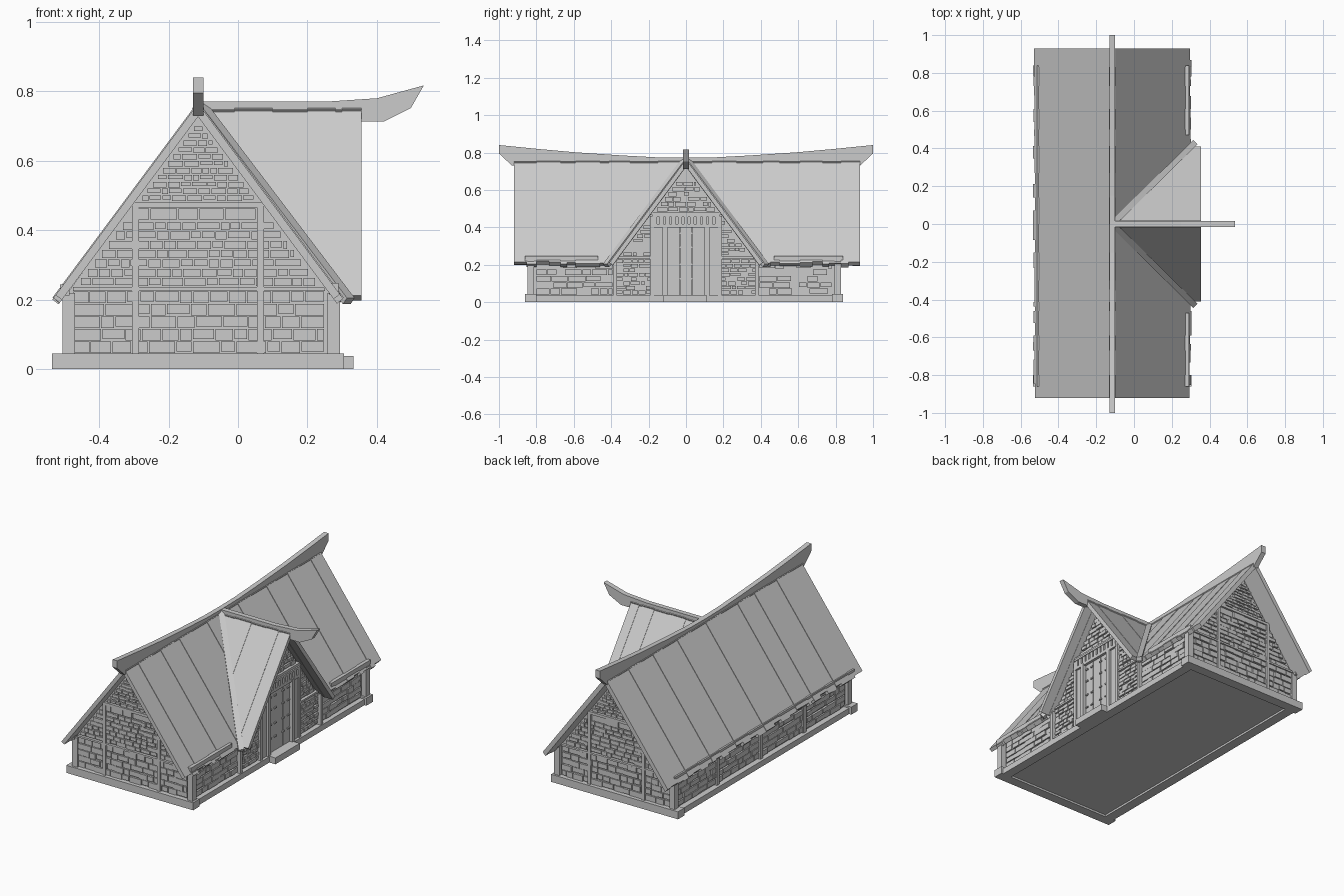
import bpy, bmesh, random
from mathutils import Vector

random.seed(4)
if "Cube" in bpy.data.objects:
    bpy.data.objects.remove(bpy.data.objects["Cube"])

grey = bpy.data.materials.new("plain grey")
grey.use_nodes = True
COLOUR = (0.6, 0.6, 0.6, 1)
grey.diffuse_color = COLOUR
grey.node_tree.nodes["Principled BSDF"].inputs["Base Color"].default_value = COLOUR

RX = -0.115            # x of the main ridge
APEX, SLOPE = 0.765, 1.345
HALF = 0.42            # horizontal reach of the roof slopes
FRONT, BACK = -0.83, 0.81
WEST, EAST = -0.485, 0.262


def finish(bm, name):
    bmesh.ops.recalc_face_normals(bm, faces=bm.faces)
    me = bpy.data.meshes.new(name)
    bm.to_mesh(me)
    bm.free()
    me.materials.append(grey)
    ob = bpy.data.objects.new(name, me)
    bpy.context.scene.collection.objects.link(ob)


def hull(bm, base, offset):
    """Solid between a polygon and its shifted copy."""
    off = Vector(offset)
    a = [bm.verts.new(p) for p in base]
    b = [bm.verts.new(Vector(p) + off) for p in base]
    bm.faces.new(a)
    bm.faces.new(b[::-1])
    for i in range(len(a)):
        j = (i + 1) % len(a)
        bm.faces.new((a[i], a[j], b[j], b[i]))


def box(bm, x0, x1, y0, y1, z0, z1):
    hull(bm, [(x0, y0, z0), (x1, y0, z0), (x1, y1, z0), (x0, y1, z0)], (0, 0, z1 - z0))


def boxes(name, items):
    bm = bmesh.new()
    for it in items:
        box(bm, *it)
    finish(bm, name)


def solid(name, pts, offset):
    bm = bmesh.new()
    hull(bm, pts, offset)
    finish(bm, name)


def half_width(z):
    return max(0, (APEX - 0.035 - z) / SLOPE)


# Foundation
boxes("floor_slab", [(-0.5, 0.27, -0.83, 0.81, 0.012, 0.03)])
boxes("sill_beams", [(-0.535, 0.305, -0.86, -0.80, 0, 0.045), (-0.535, 0.305, 0.78, 0.84, 0, 0.045),
                     (-0.52, -0.46, -0.8, 0.78, 0, 0.035), (0.235, 0.292, -0.8, 0.78, 0, 0.035)])
boxes("door_step", [(0.27, 0.332, -0.12, 0.11, 0, 0.038)])

# Wall cores
wall_top = APEX - 0.03 - SLOPE * (EAST - RX)
main = [(WEST, 0.03), (EAST, 0.03), (EAST, wall_top), (RX, APEX - 0.03), (WEST, wall_top)]
solid("main_walls", [(x, FRONT, z) for x, z in main], (0, BACK - FRONT, 0))
porch = [(-0.385, 0.03), (0.385, 0.03), (0.385, 0.21), (0, APEX - 0.035), (-0.385, 0.21)]
solid("porch_walls", [(RX, y, z) for y, z in porch], (EAST - RX, 0, 0))


# Stonework: rows of blocks clipped by the gable slopes
def stones(bm, place, u0, u1, v0, v1, row, width, centre=None):
    n = max(1, round((v1 - v0) / row))
    h = (v1 - v0) / n
    for k in range(n):
        lo, hi = v0 + k * h, v0 + (k + 1) * h
        a, b = u0, u1
        if centre is not None:
            w = half_width(hi) - 0.008
            a, b = max(a, centre - w), min(b, centre + w)
        u = a
        while u < b - 0.012:
            e = min(b, u + width * random.uniform(0.55, 1.4))
            if b - e < 0.015:
                e = b
            d = random.uniform(0.006, 0.013)
            drop = random.choice((0, 0, 0.004))
            place(bm, u + 0.002, e - 0.002, lo + 0.002 + drop, hi - 0.002, d)
            u = e


def on_front(bm, a, b, lo, hi, d):
    box(bm, a, b, FRONT - d, FRONT + 0.01, lo, hi)


def on_back(bm, a, b, lo, hi, d):
    box(bm, a, b, BACK - 0.01, BACK + d, lo, hi)


def on_east(bm, a, b, lo, hi, d):
    box(bm, EAST - 0.01, EAST + d, a, b, lo, hi)


def on_west(bm, a, b, lo, hi, d):
    box(bm, WEST - d, WEST + 0.01, a, b, lo, hi)


for name, place in (("front_gable_stones", on_front), ("back_gable_stones", on_back)):
    bm = bmesh.new()
    for v0, v1, row, width in ((0.045, 0.225, 0.036, 0.065), (0.237, 0.425, 0.027, 0.05),
                               (0.425, 0.465, 0.04, 0.07), (0.482, 0.72, 0.02, 0.035)):
        stones(bm, place, -0.475, 0.25, v0, v1, row, width, RX)
    finish(bm, name)

bm = bmesh.new()
for a, b in ((-0.8, -0.39), (0.39, 0.78)):
    stones(bm, on_east, a, b, 0.04, 0.21, 0.034, 0.075)
for a, b in ((-0.37, -0.19), (0.19, 0.37)):
    stones(bm, on_east, a, b, 0.04, 0.23, 0.024, 0.04)
    stones(bm, on_east, a, b, 0.245, 0.46, 0.024, 0.04, 0)
stones(bm, on_east, -0.3, 0.3, 0.482, 0.7, 0.027, 0.05, 0)
finish(bm, "east_stones")
bm = bmesh.new()
stones(bm, on_west, -0.8, 0.78, 0.04, 0.21, 0.034, 0.075)
finish(bm, "west_stones")

# Timber frame on both gables
for name, y0, y1 in (("front_frame", FRONT - 0.016, FRONT), ("back_frame", BACK, BACK + 0.016)):
    boxes(name, [(-0.305, -0.285, y0, y1, 0.04, 0.465), (0.055, 0.075, y0, y1, 0.04, 0.465),
                 (-0.475, 0.25, y0, y1, 0.225, 0.236),
                 (RX - 0.19, RX + 0.19, y0, y1, 0.465, 0.481)])

# Corner posts, side posts and wall plates
boxes("corner_posts", [(x, x + 0.035, y, y + 0.035, 0.03, 0.22)
                       for x in (-0.505, 0.258) for y in (-0.848, 0.793)])
boxes("west_posts", [(-0.503, WEST, y, y + 0.025, 0.03, 0.21) for y in (-0.42, -0.01, 0.4)])
boxes("wall_plates", [(0.262, 0.29, -0.86, -0.47, 0.215, 0.248), (0.262, 0.29, 0.47, 0.84, 0.215, 0.248),
                      (-0.513, -0.485, -0.86, 0.84, 0.212, 0.244)])

# Porch frame, door and lintel
items = [(0.25, 0.284, -0.2, 0.2, 0.465, 0.482), (0.25, 0.292, -0.18, 0.18, 0.455, 0.467),
         (0.25, 0.288, -0.18, 0.18, 0.4, 0.418)]
for s in (-1, 1):
    for a, b, x, top in ((0.37, 0.39, 0.29, 0.22), (0.172, 0.192, 0.284, 0.46),
                         (0.125, 0.172, 0.276, 0.41), (0.1, 0.125, 0.29, 0.41)):
        lo, hi = sorted((s * a, s * b))
        items.append((0.25, x, lo, hi, 0.03, top))
    lo, hi = sorted((s * 0.19, s * 0.37))
    items.append((0.25, 0.28, lo, hi, 0.232, 0.243))
boxes("porch_frame", items)
boxes("lintel_blocks", [(0.25, 0.288, -0.176 + i * 0.033, -0.154 + i * 0.033, 0.418, 0.455)
                        for i in range(11)])
boxes("door", [(0.25, 0.272, -0.099 + i * 0.067, -0.036 + i * 0.067, 0.035, 0.4) for i in range(3)])
boxes("door_fittings", [(0.27, 0.279, y, y + 0.02, z, z + 0.008)
                        for z in (0.12, 0.2, 0.29, 0.365) for y in (-0.095, -0.05, 0.025, 0.075)])


# Roof planks: a height rule along the slope, each plank a slanted slab
def main_plank(bm, s, y0, y1, e0, e1, lift):
    pts = [(RX + s * t, y, APEX - SLOPE * t + lift)
           for t, y in ((0, y0), (0, y1), (e1, y1), (e0, y0))]
    hull(bm, pts, (-s * 0.018, 0, -0.014 - lift))


def valley_end(y):
    return min(HALF, abs(y) + 0.008)


for name, s in (("west_roof", -1), ("east_roof", 1)):
    bm = bmesh.new()
    cuts = [-0.92, -0.80, -0.67, -0.59, -0.46, -0.412, -0.3, -0.15, 0,
            0.14, 0.27, 0.412, 0.5, 0.61, 0.73, 0.83, 0.93]
    for i, (a, b) in enumerate(zip(cuts, cuts[1:])):
        lift = 0.005 if i % 2 else 0
        if s > 0 and max(abs(a), abs(b)) <= 0.412:
            main_plank(bm, s, a, b, valley_end(a), valley_end(b), lift)
        else:
            mid = a + (b - a) * random.uniform(0.35, 0.65)
            for c, d in ((a, mid), (mid, b)):
                e = HALF - random.uniform(0, 0.012)
                main_plank(bm, s, c, d, e, e, lift)
    finish(bm, name)

# Porch roof, its upper ends following the valleys
for name, s in (("porch_roof_left", 1), ("porch_roof_right", -1)):
    bm = bmesh.new()
    cuts = [RX, -0.01, 0.1, 0.2, 0.28, 0.3, 0.355]
    for i, (a, b) in enumerate(zip(cuts, cuts[1:])):
        lift = 0.003 if i % 2 else 0
        ends = [min(0.41, x - RX + 0.01) for x in (a, b)]
        pts = [(x, s * t, APEX - 0.005 - SLOPE * t + lift)
               for t, x in ((0, a), (0, b), (ends[1], b), (ends[0], a))]
        hull(bm, pts, (0, -s * 0.018, -0.014))
    finish(bm, name)

    # Valley board covering the joint
    top, low = Vector((RX + 0.015, s * 0.015, 0.765)), Vector((0.325, s * 0.433, 0.205))
    side = Vector((0.011, -s * 0.011, 0))
    solid("valley_board_" + name[-5:].strip("_"),
          [top - side, top + side, low + side, low - side], (-0.012, -s * 0.012, -0.018))

# Curved ridge beams
half = [(0, 0.772), (0.15, 0.774), (0.35, 0.785), (0.6, 0.802), (0.8, 0.82), (1, 0.84)]
under = [(1, 0.795), (0.93, 0.73), (0.6, 0.745), (0, 0.735)]
ring = half + under
ring += [(-y, z) for y, z in ring[-2:0:-1]]
solid("main_ridge_beam", [(RX - 0.015, y, z) for y, z in ring], (0.03, 0, 0))
arm = [(RX, 0.77), (0.25, 0.77), (0.4, 0.78), (0.535, 0.817), (0.498, 0.752),
       (0.42, 0.713), (0.36, 0.713), (0.25, 0.735), (RX, 0.735)]
solid("porch_ridge_beam", [(x, -0.015, z) for x, z in arm], (0, 0.03, 0))
